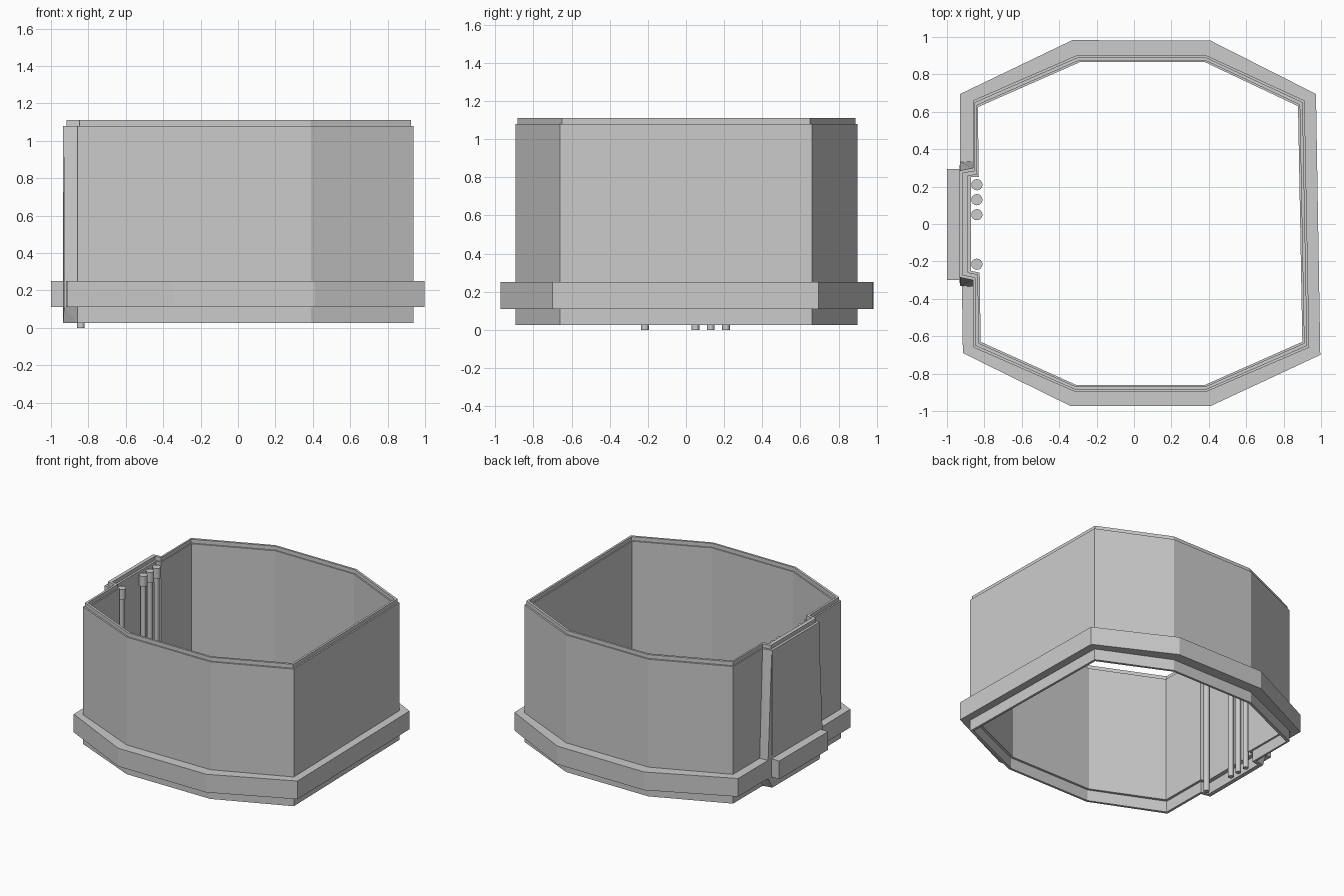
import bpy, bmesh

if "Cube" in bpy.data.objects:
    bpy.data.objects.remove(bpy.data.objects["Cube"])

# Plan outlines, starting at the back of the left recess and going clockwise
OUTER = [(-.862, .30), (-.862, .66), (-.31, .90), (.39, .90), (.912, .66),
         (.937, -.66), (.39, -.895), (-.32, -.895), (-.858, -.66), (-.862, -.30),
         (-.935, -.285), (-.935, .285)]
INNER = [(-.83, .25), (-.835, .625), (-.29, .865), (.38, .865), (.877, .63),
         (.90, -.63), (.38, -.86), (-.31, -.86), (-.82, -.63), (-.825, -.26),
         (-.872, -.25), (-.872, .25)]
BAND = [(-.93, .33), (-.93, .695), (-.33, .983), (.41, .98), (.973, .695),
        (.996, -.70), (.41, -.973), (-.34, -.973), (-.915, -.69), (-.92, -.33)]


def finish(bm, name):
    bmesh.ops.recalc_face_normals(bm, faces=bm.faces)
    me = bpy.data.meshes.new(name)
    bm.to_mesh(me)
    bm.free()
    ob = bpy.data.objects.new(name, me)
    bpy.context.collection.objects.link(ob)
    return ob


def sweep(name, a, b, section, closed):
    """Sweep a section of (blend from a to b, z) points round the outlines."""
    bm = bmesh.new()
    rings = [[bm.verts.new((p[0] + (q[0] - p[0]) * t, p[1] + (q[1] - p[1]) * t, z))
              for t, z in section] for p, q in zip(a, b)]
    n, m = len(rings), len(section)
    for i in range(n if closed else n - 1):
        r, s = rings[i], rings[(i + 1) % n]
        for j in range(m):
            k = (j + 1) % m
            bm.faces.new((r[j], r[k], s[k], s[j]))
    if not closed:
        bm.faces.new(rings[0])
        bm.faces.new(rings[-1])
    return finish(bm, name)


def hull(name, points):
    bm = bmesh.new()
    vs = [bm.verts.new(p) for p in points]
    bmesh.ops.convex_hull(bm, input=vs)
    return finish(bm, name)


# Wall with stepped top lip and rebated bottom edge
sweep("wall", OUTER, INNER,
      [(0, .025), (0, 1.08), (.3, 1.08), (.3, 1.11), (.75, 1.11), (.75, 1.08),
       (1, 1.08), (1, .11), (.5, .11), (.5, .025)], True)

# Base band, open at the left recess, plus the separate band on the left panel
sweep("base_band", BAND, OUTER[:10], [(0, .11), (0, .25), (1, .25), (1, .11)], False)
hull("panel_band", [(x, y, z) for x in (-1, -.93) for y in (-.3, .295) for z in (.11, .25)])

# Tapered fins joining the wall to the panel
for s, side in ((1, "back"), (-1, "front")):
    hull(side + "_fin", [(-.862, s * .30, 1.08), (-.93, s * .285, 1.08),
                         (-.93, s * .33, .25), (-.93, s * .33, .11),
                         (-.862, s * .335, .25), (-.862, s * .335, .11),
                         (-.862, s * .30, .025), (-.935, s * .285, .025)])


# Thin rods with thicker heads along the panel
def rod(name, y, r, z0, z1):
    bpy.ops.mesh.primitive_cylinder_add(vertices=16, radius=r, depth=z1 - z0,
                                        location=(-.84, y, (z0 + z1) / 2))
    bpy.context.object.name = name


for i, y in enumerate((.21, .13, .05, -.215)):
    rod(f"rod_{i}", y, .02, 0, 1.0)
    rod(f"rod_head_{i}", y, .03, .98, 1.06)
